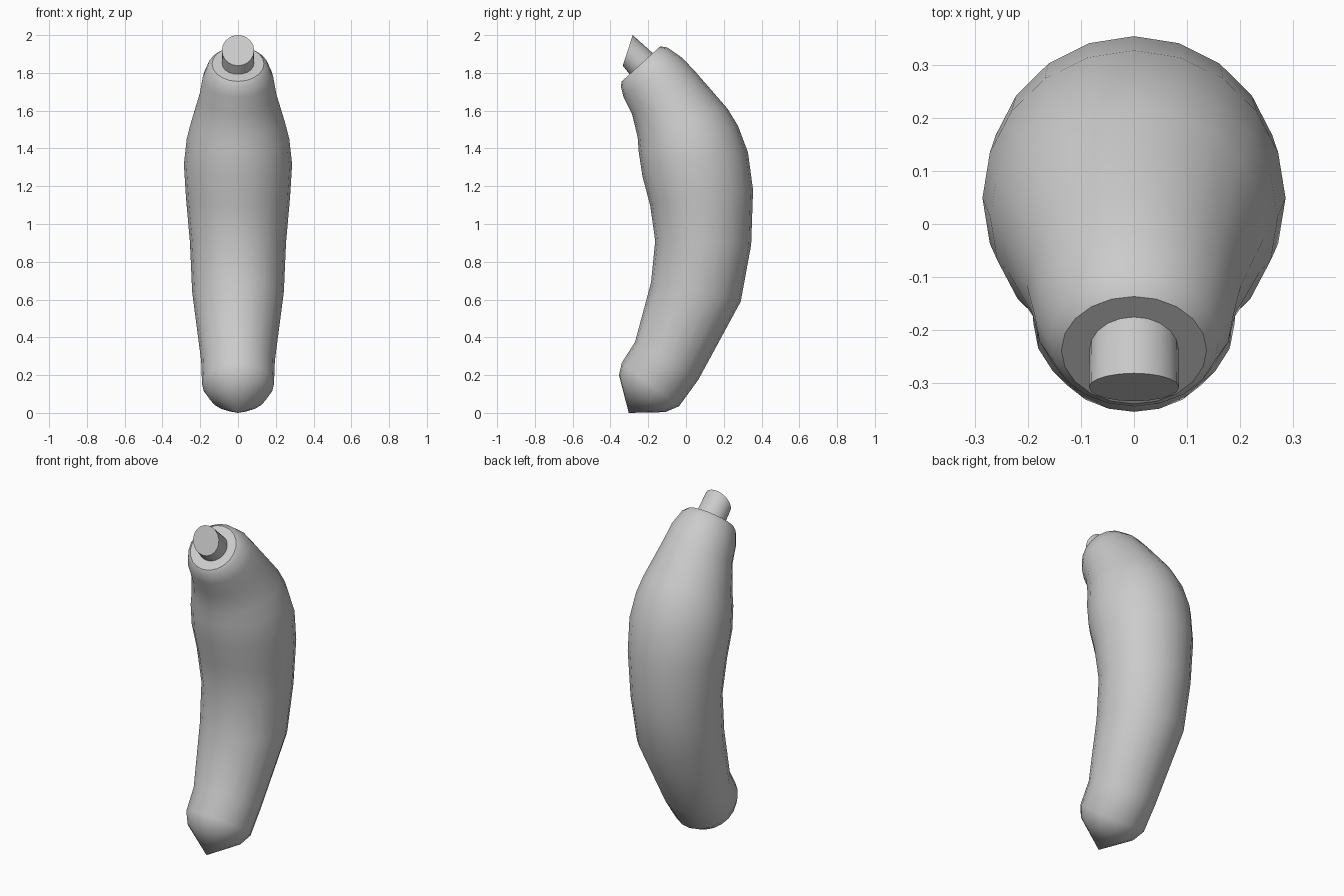
import bpy, bmesh, math
from mathutils import Vector

if "Cube" in bpy.data.objects:
    bpy.data.objects.remove(bpy.data.objects["Cube"])

SIDES = 20


def loft(name, rings, tip=None, angle=35):
    """Skin tilted round rings, each given by its front (y, z) and back (y, z) points."""
    bm = bmesh.new()
    loops = []
    for fy, fz, by, bz in rings:
        front, back = Vector((0, fy, fz)), Vector((0, by, bz))
        mid, arm = (front + back) / 2, (back - front) / 2
        side = Vector((arm.length, 0, 0))
        loops.append([bm.verts.new(mid + arm * math.cos(a) + side * math.sin(a))
                      for a in (2 * math.pi * i / SIDES for i in range(SIDES))])
    for lo, hi in zip(loops, loops[1:]):
        for i in range(SIDES):
            j = (i + 1) % SIDES
            bm.faces.new((lo[i], lo[j], hi[j], hi[i]))
    bm.faces.new(loops[-1])
    if tip:
        apex = bm.verts.new((0, *tip))
        for i in range(SIDES):
            bm.faces.new((apex, loops[0][i], loops[0][(i + 1) % SIDES]))
    else:
        bm.faces.new(loops[0])
    bmesh.ops.recalc_face_normals(bm, faces=bm.faces)
    mesh = bpy.data.meshes.new(name)
    bm.to_mesh(mesh)
    bm.free()
    obj = bpy.data.objects.new(name, mesh)
    bpy.context.collection.objects.link(obj)
    bpy.ops.object.select_all(action='DESELECT')
    obj.select_set(True)
    bpy.context.view_layer.objects.active = obj
    bpy.ops.object.shade_smooth_by_angle(angle=math.radians(angle))
    return obj


# Curved vegetable body, from the blunt tip up to the flat neck
loft("vegetable_body", [
    (-0.355, 0.20, -0.11, 0.004),
    (-0.34, 0.265, -0.037, 0.035),
    (-0.27, 0.375, 0.065, 0.175),
    (-0.185, 0.69, 0.29, 0.59),
    (-0.163, 0.91, 0.345, 0.89),
    (-0.19, 1.10, 0.355, 1.18),
    (-0.23, 1.25, 0.328, 1.38),
    (-0.25, 1.38, 0.275, 1.52),
    (-0.256, 1.46, 0.22, 1.61),
    (-0.285, 1.58, 0.055, 1.80),
    (-0.33, 1.67, -0.02, 1.88),
    (-0.345, 1.73, -0.10, 1.935),
    (-0.34, 1.755, -0.137, 1.94),
], tip=(-0.303, 0.0))

# Stem stub with a slanted cut
loft("stem", [
    (-0.292, 1.785, -0.165, 1.895),
    (-0.335, 1.838, -0.282, 2.0),
])
